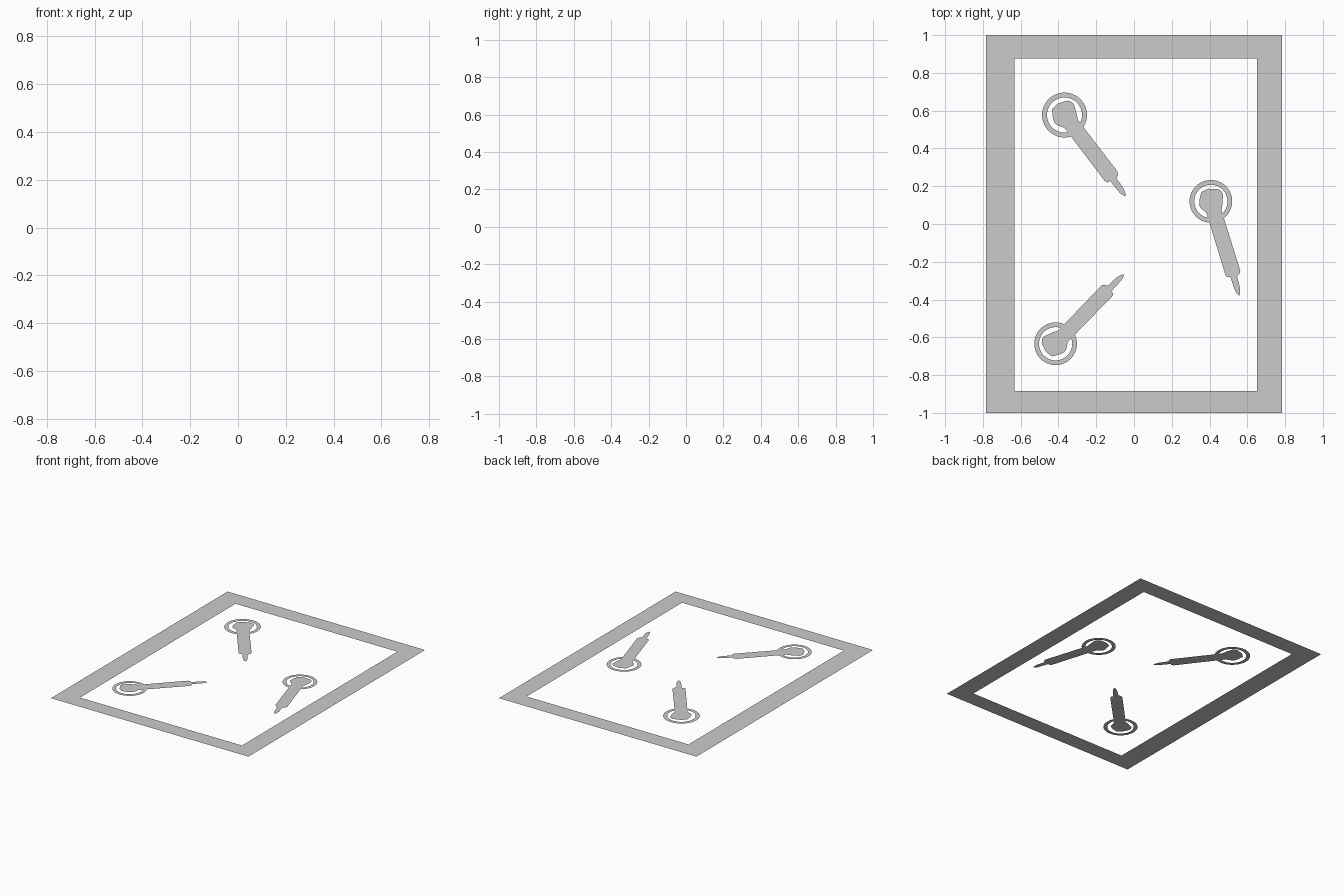
import bpy, bmesh, math

if "Cube" in bpy.data.objects:
    bpy.data.objects.remove(bpy.data.objects["Cube"])


def flat_object(name, build):
    bm = bmesh.new()
    build(bm)
    bmesh.ops.recalc_face_normals(bm, faces=bm.faces)
    bm.normal_update()
    # All sheets face upward
    bmesh.ops.reverse_faces(bm, faces=[f for f in bm.faces if f.normal.z < 0])
    mesh = bpy.data.meshes.new(name)
    bm.to_mesh(mesh)
    bm.free()
    obj = bpy.data.objects.new(name, mesh)
    bpy.context.collection.objects.link(obj)
    return obj


def band(outer, inner):
    # Flat strip between two closed outlines
    def build(bm):
        a = [bm.verts.new((x, y, 0)) for x, y in outer]
        b = [bm.verts.new((x, y, 0)) for x, y in inner]
        n = len(a)
        for i in range(n):
            j = (i + 1) % n
            bm.faces.new((a[i], a[j], b[j], b[i]))
    return build


def rect(x0, x1, y0, y1):
    return [(x0, y0), (x1, y0), (x1, y1), (x0, y1)]


def circle(r, n=40):
    return [(r * math.cos(2 * math.pi * i / n), r * math.sin(2 * math.pi * i / n))
            for i in range(n)]


# Rectangular border
flat_object("border_frame", band(rect(-0.783, 0.783, -1, 1),
                                 rect(-0.633, 0.65, -0.884, 0.876)))

# Pointer outline: u runs along the pointer, v to its left
POINTER = [(-.062, -.034), (-.068, .006), (-.051, .055), (-.036, .068),
           (-.018, .073), (.035, .053), (.061, .040), (.085, .040),
           (.397, .043), (.412, .033), (.419, .018), (.486, .015),
           (.512, .007), (.522, -.002), (.512, -.008), (.492, -.014),
           (.412, -.017), (.410, -.033), (.394, -.039), (.085, -.040),
           (.052, -.040), (.020, -.061), (.002, -.065), (-.025, -.056)]


def pointer(bm):
    face = bm.faces.new([bm.verts.new((u, v, 0)) for u, v in POINTER])
    bmesh.ops.triangulate(bm, faces=[face])


# Three dials: ring plus pointer
for name, x, y, z, angle, s in [
        ("upper_left", -0.368, 0.577, 0.02, -53, 1.03),
        ("right", 0.407, 0.12, 0.007, -73.2, 1.0),
        ("lower_left", -0.415, -0.634, 0.028, 45.6, 0.985)]:
    ring_r = 0.119 if name == "upper_left" else 0.113
    ring = flat_object(name + "_ring", band(circle(ring_r), circle(ring_r * 0.78)))
    ring.location = (x, y, z)
    hand = flat_object(name + "_pointer", pointer)
    hand.location = (x, y, z + 0.003)
    hand.rotation_euler.z = math.radians(angle)
    hand.scale = (s, s, 1)
